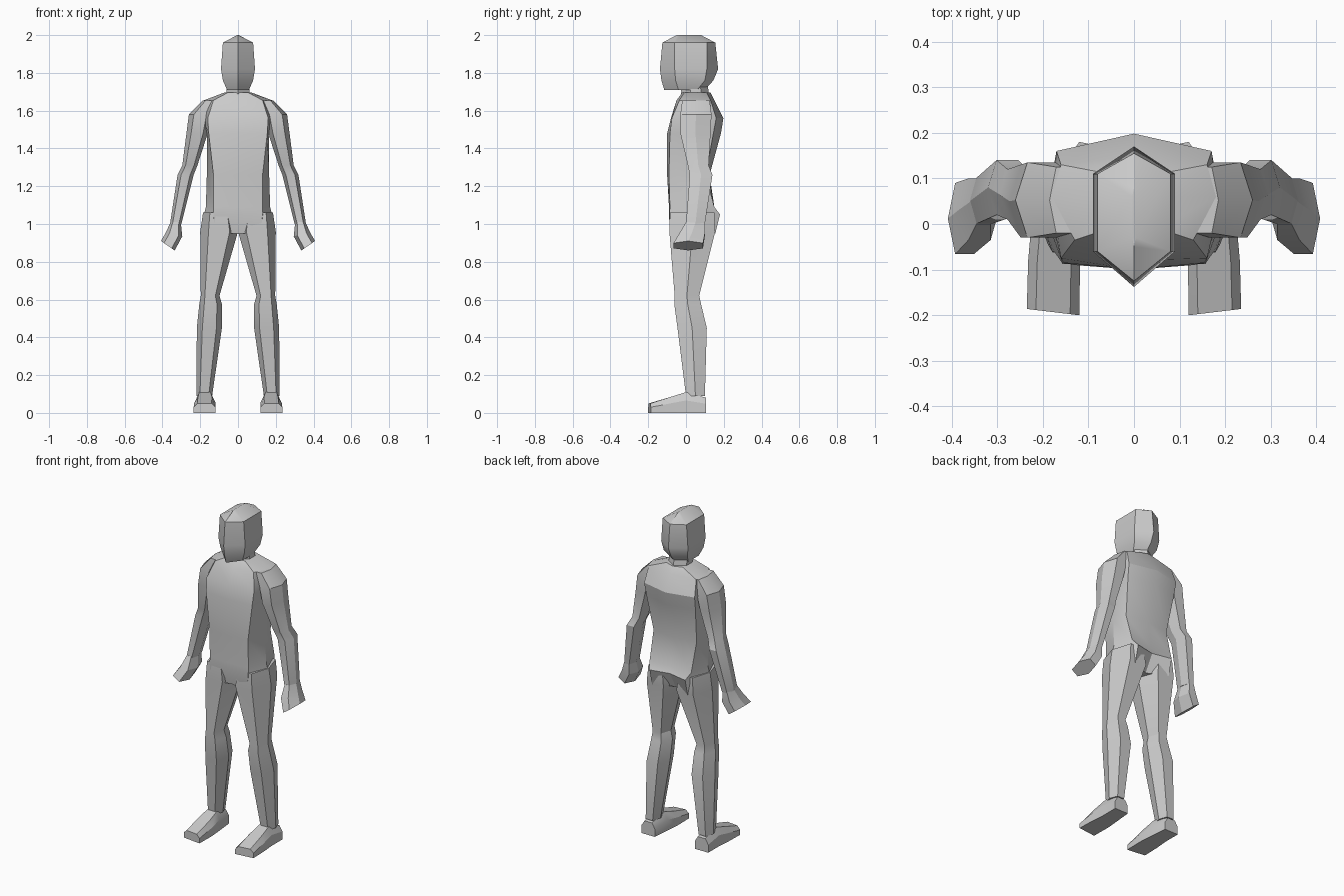
import bpy, bmesh, math

if "Cube" in bpy.data.objects:
    bpy.data.objects.remove(bpy.data.objects["Cube"])


def loft(name, rings):
    """Skin a closed surface through rings of equal point count."""
    bm = bmesh.new()
    loops = [[bm.verts.new(p) for p in r] for r in rings]
    n = len(loops[0])
    for a, b in zip(loops, loops[1:]):
        for i in range(n):
            j = (i + 1) % n
            bm.faces.new((a[i], a[j], b[j], b[i]))
    bm.faces.new(loops[0])
    bm.faces.new(loops[-1])
    bmesh.ops.recalc_face_normals(bm, faces=bm.faces[:])
    me = bpy.data.meshes.new(name)
    bm.to_mesh(me)
    bm.free()
    ob = bpy.data.objects.new(name, me)
    bpy.context.collection.objects.link(ob)
    bpy.ops.object.select_all(action='DESELECT')
    ob.select_set(True)
    bpy.context.view_layer.objects.active = ob
    bpy.ops.object.shade_smooth_by_angle(angle=math.radians(28))
    return ob


def sym_ring(z, half):
    """Half outline from front centre to back centre, mirrored across x = 0."""
    return [(x, y, z) for x, y in half] + [(-x, y, z) for x, y in half[-2:0:-1]]


def hex_ring(s, z, xi, xo, yf, yb, tilt=0.0, k=0.22):
    """Six-sided limb section between inner/outer x and front/back y."""
    w, ym = xo - xi, (yf + yb) / 2
    pts = [(k, yf), (1 - k, yf), (1, ym), (1 - k, yb), (k, yb), (0, ym)]
    return [(s * (xi + w * t), y, z + tilt * t) for t, y in pts]


def foot_ring(s, y, xi, xo, h, skew=0.0):
    """Foot section in the xz plane, bevelled at the top."""
    pts = [(xi, 0), (xo, 0), (xo, h * .6), (xo - .02, h), (xi + .02, h), (xi, h * .6)]
    return [(s * x, y + skew * (x - xi), z) for x, z in pts]


# Torso: z, front centre y, (x, y) of front, side and back corners, back centre y
torso = [
    (1.695, -.02, .055, -.01, .075, .06, .055, .11, .13),
    (1.655, -.05, .13, -.035, .18, .06, .16, .13, .15),
    (1.56, -.08, .16, -.075, .19, .05, .17, .16, .198),
    (1.48, -.10, .155, -.085, .165, .04, .165, .145, .185),
    (1.26, -.10, .13, -.09, .165, .02, .145, .105, .125),
    (1.09, -.09, .13, -.085, .17, .03, .14, .15, .145),
    (1.05, -.09, .13, -.088, .18, .03, .12, .18, .155),
    (0.95, -.06, .12, -.085, .195, .03, .12, .155, .10),
]
loft("torso", [sym_ring(z, [(0, f), (a, b), (c, d), (e, g), (0, h)])
               for z, f, a, b, c, d, e, g, h in torso])

# Neck
loft("neck", [sym_ring(z, [(0, f), (x, f + .05), (x, b - .04), (0, b)])
              for z, x, f, b in [(1.64, .065, -.03, .13), (1.70, .06, -.025, .12),
                                 (1.77, .06, -.03, .11)]])

# Head: z, half width, front, front side, back side, back
head = [(2.0, .004, -.05, -.03, .06, .08), (1.96, .08, -.125, -.06, .11, .155),
        (1.82, .09, -.138, -.06, .11, .17), (1.76, .08, -.13, -.055, .10, .145),
        (1.71, .058, -.115, -.04, .06, .10)]
loft("head", [sym_ring(z, [(0, f), (x, fs), (x, bs), (0, b)])
              for z, x, f, fs, bs, b in head])

arm = [(1.655, .12, .185, -.02, .125), (1.58, .14, .26, -.03, .135),
       (1.48, .16, .273, -.03, .13), (1.31, .215, .295, .01, .12),
       (1.26, .235, .32, .02, .14), (1.0, .30, .36, .0, .10)]
hand = [(1.01, .303, .357, .0, .10), (.935, .295, .382, -.035, .10, .02),
        (.86, .335, .408, -.066, .09, .05)]
leg = [(1.06, .02, .185, -.085, .15), (.96, .0, .20, -.088, .155), (.62, .098, .197, -.06, .07),
       (.575, .085, .205, -.062, .08), (.45, .085, .218, -.045, .11),
       (.09, .137, .22, .0, .10)]
foot = [(.107, .135, .225, .08, 0), (.0, .125, .225, .11, 0),
        (-.08, .118, .232, .085, 0), (-.2, .12, .235, .05, .12)]

# Limbs on both sides
for side, s in (("right", -1), ("left", 1)):
    loft(side + "_arm", [hex_ring(s, *r) for r in arm])
    loft(side + "_hand", [hex_ring(s, *r) for r in hand])
    loft(side + "_leg", [hex_ring(s, *r) for r in leg])
    loft(side + "_foot", [foot_ring(s, *r) for r in foot])
